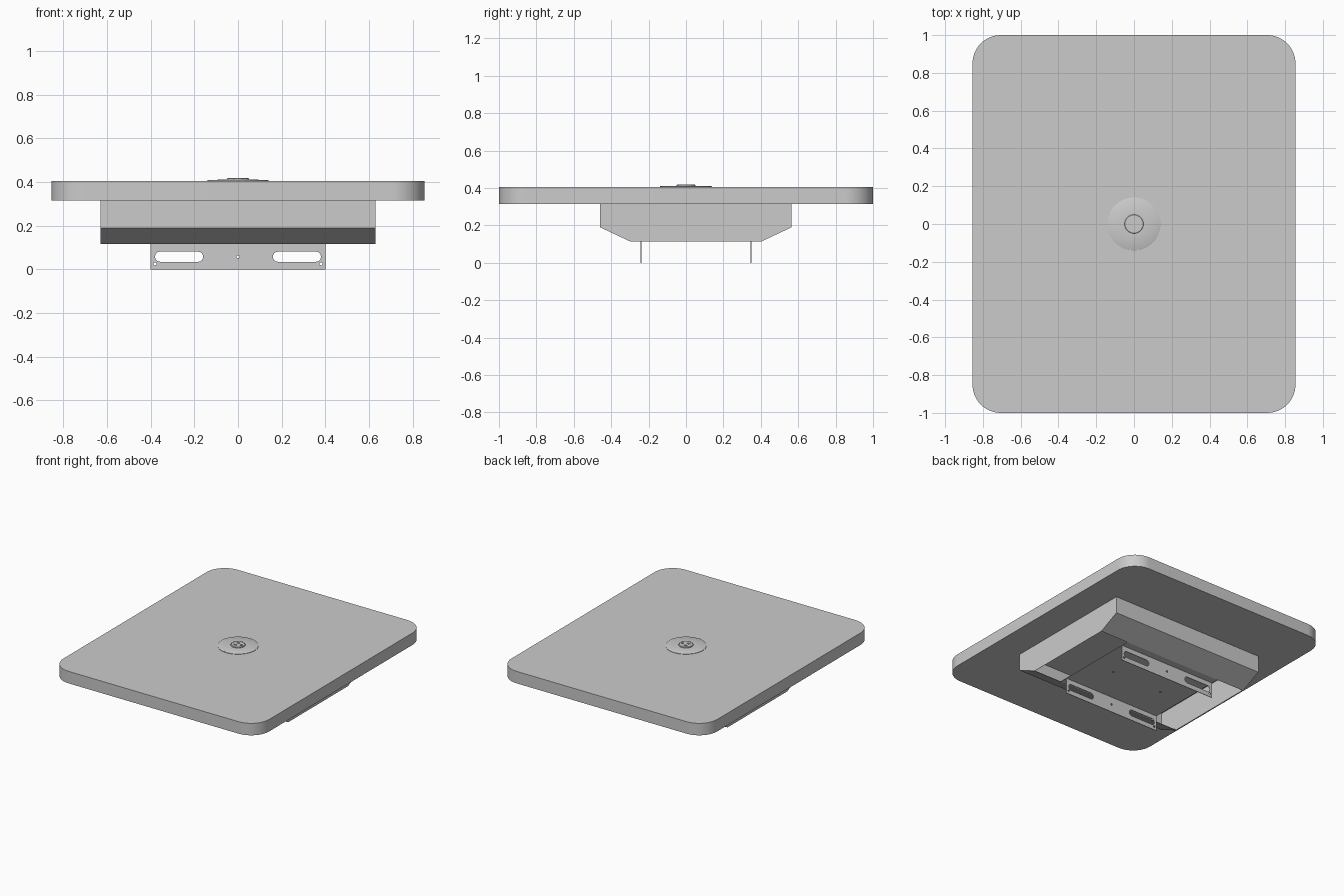
import bpy, bmesh
from math import sin, cos, pi, radians

if "Cube" in bpy.data.objects:
    bpy.data.objects.remove(bpy.data.objects["Cube"])


def smooth(obj):
    bpy.ops.object.select_all(action='DESELECT')
    obj.select_set(True)
    bpy.context.view_layer.objects.active = obj
    bpy.ops.object.shade_smooth_by_angle(angle=radians(30))


def add_object(name, bm):
    bmesh.ops.recalc_face_normals(bm, faces=bm.faces)
    mesh = bpy.data.meshes.new(name)
    bm.to_mesh(mesh)
    bm.free()
    obj = bpy.data.objects.new(name, mesh)
    bpy.context.collection.objects.link(obj)
    return obj


def rounded(cx, cy, hx, hy, r, n=8):
    """Outline of a rounded rectangle; hx = hy = r gives a circle."""
    pts = []
    for k, (sx, sy) in enumerate([(1, 1), (-1, 1), (-1, -1), (1, -1)]):
        for i in range(n + 1):
            a = (k + i / n) * pi / 2
            p = (cx + sx * (hx - r) + r * cos(a), cy + sy * (hy - r) + r * sin(a))
            if not pts or abs(p[0] - pts[-1][0]) + abs(p[1] - pts[-1][1]) > 1e-6:
                pts.append(p)
    if abs(pts[0][0] - pts[-1][0]) + abs(pts[0][1] - pts[-1][1]) < 1e-6:
        pts.pop()
    return pts


def sheet(name, loops, thickness, location, upright=False):
    """Extruded outline; every loop after the first is a hole."""
    curve = bpy.data.curves.new(name, 'CURVE')
    curve.dimensions = '2D'
    curve.fill_mode = 'BOTH'
    curve.extrude = thickness / 2
    for pts in loops:
        sp = curve.splines.new('POLY')
        sp.points.add(len(pts) - 1)
        for p, (x, y) in zip(sp.points, pts):
            p.co = (x, y, 0, 1)
        sp.use_cyclic_u = True
    temp = bpy.data.objects.new(name + "_outline", curve)
    bpy.context.collection.objects.link(temp)
    bpy.context.view_layer.update()
    mesh = bpy.data.meshes.new_from_object(
        temp.evaluated_get(bpy.context.evaluated_depsgraph_get()))
    bpy.data.objects.remove(temp)
    bm = bmesh.new()
    bm.from_mesh(mesh)
    bmesh.ops.remove_doubles(bm, verts=bm.verts, dist=1e-5)
    obj = add_object(name, bm)
    obj.location = location
    if upright:
        obj.rotation_euler.x = pi / 2
    smooth(obj)
    return obj


def lathe(name, profile, steps=48):
    bm = bmesh.new()
    vs = [bm.verts.new((r, 0, z)) for r, z in profile]
    es = [bm.edges.new(e) for e in zip(vs, vs[1:])]
    bmesh.ops.spin(bm, geom=vs + es, cent=(0, 0, 0), axis=(0, 0, 1),
                   angle=2 * pi, steps=steps)
    bmesh.ops.remove_doubles(bm, verts=bm.verts, dist=1e-5)
    obj = add_object(name, bm)
    smooth(obj)
    return obj


# Main panel with rounded corners
sheet("main_panel", [rounded(0, 0, 0.855, 1.0, 0.15, 14)], 0.09, (0, 0, 0.36))

# Shallow round cover with the outlet in its centre
lathe("round_cover", [(0.14, 0.405), (0.14, 0.408), (0.137, 0.4095),
                      (0.05, 0.411), (0, 0.411)])
lathe("outlet_rim", [(0.05, 0.410), (0.05, 0.416), (0.048, 0.418),
                     (0.043, 0.418), (0.043, 0.410)])
ground_hole = [(0.021, -0.009), (0.021, 0.009)] + [
    (0.027 + 0.009 * sin(a * pi / 8), 0.009 * cos(a * pi / 8)) for a in range(9)]
sheet("outlet_face", [rounded(0, 0, 0.043, 0.043, 0.043),
                      rounded(-0.01, 0.018, 0.013, 0.005, 0.001, 1),
                      rounded(-0.01, -0.018, 0.013, 0.005, 0.001, 1),
                      ground_hole], 0.006, (0, 0, 0.414))

# Two tiny indicators at the edge of the cover
for s in (-1, 1):
    sheet("indicator", [rounded(0, 0, 0.004, 0.004, 0.004, 3)], 0.004,
          (s * 0.02, -0.135, 0.4085))

# Hollow housing: end plates, side walls and sloping lower walls
profile = [(-0.46, 0.315), (-0.46, 0.19), (-0.30, 0.115),
           (0.405, 0.115), (0.565, 0.19), (0.565, 0.315)]
bm = bmesh.new()
rows = [[bm.verts.new((x, y, z)) for y, z in profile] for x in (-0.63, 0.63)]
for row in rows:
    bm.faces.new(row)
for i in (0, 1, 3, 4):
    bm.faces.new((rows[0][i], rows[0][i + 1], rows[1][i + 1], rows[1][i]))
housing = add_object("housing", bm)
wall = housing.modifiers.new("wall", 'SOLIDIFY')
wall.thickness = 0.005
wall.offset = -1

# Mounting web between the sloping walls
sheet("mounting_web", [[(-0.4, -0.30), (0.4, -0.30), (0.4, 0.405), (-0.4, 0.405)],
                       rounded(-0.21, 0.03, 0.008, 0.008, 0.008, 4),
                       rounded(0.21, 0.03, 0.008, 0.008, 0.008, 4)],
      0.004, (0, 0, 0.117))

# Two slotted feet brackets
loops = [[(-0.4, 0), (0.4, 0), (0.4, 0.117), (-0.4, 0.117)],
         rounded(0, 0.0575, 0.007, 0.007, 0.007, 4)]
for s in (-1, 1):
    loops.append(rounded(s * 0.27, 0.0575, 0.11, 0.023, 0.022))
    loops.append(rounded(s * 0.38, 0.025, 0.007, 0.007, 0.007, 4))
for name, y in (("front_bracket", -0.24), ("back_bracket", 0.347)):
    sheet(name, loops, 0.004, (0, y, 0), upright=True)
